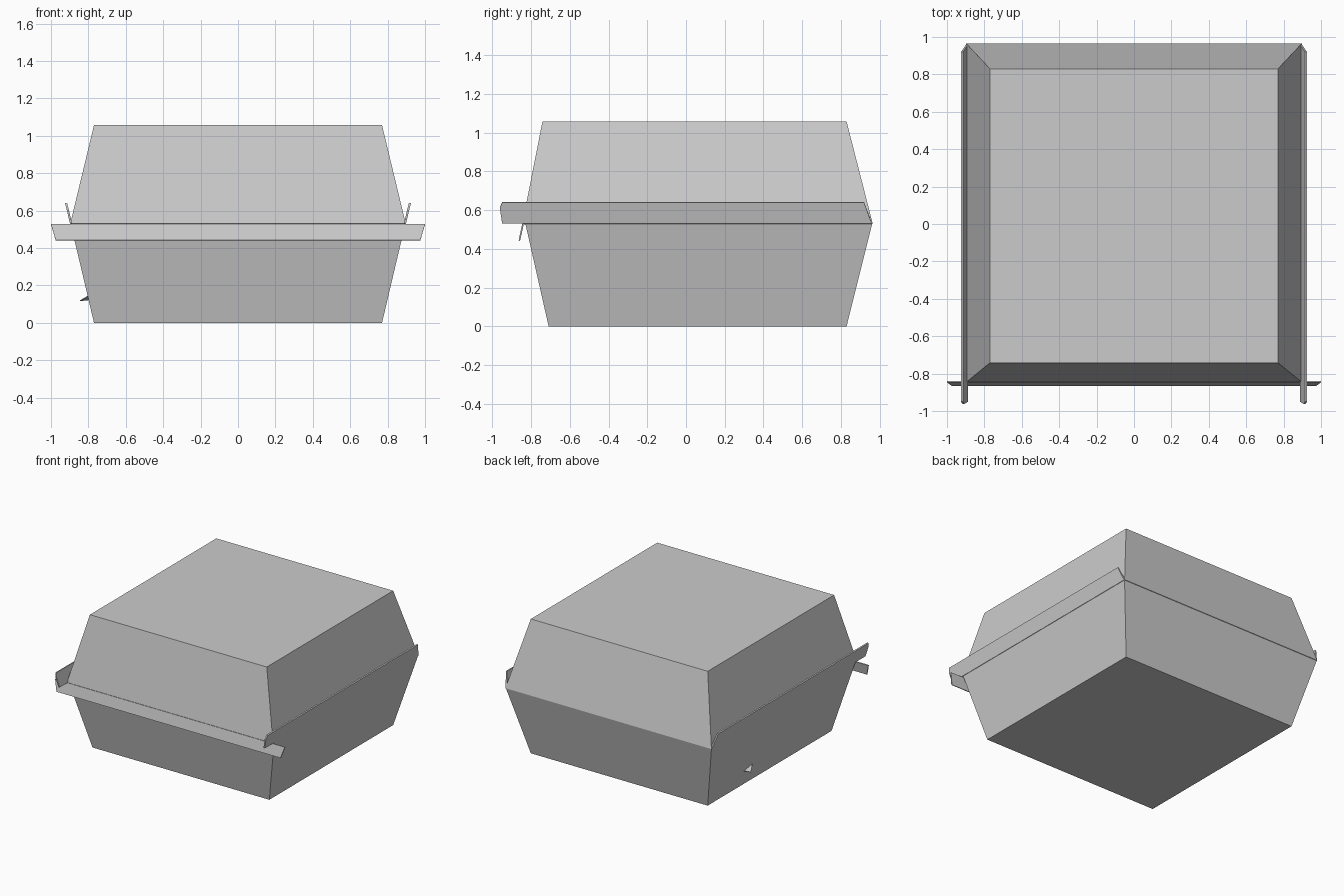
import bpy, bmesh

cube = bpy.data.objects.get("Cube")
if cube:
    bpy.data.objects.remove(cube, do_unlink=True)

card = bpy.data.materials.new("grey_card")
card.use_nodes = True
GREY = (0.6, 0.6, 0.6, 1)
card.diffuse_color = GREY
card.node_tree.nodes["Principled BSDF"].inputs["Base Color"].default_value = GREY

HINGE = 0.53    # height where tray and lid meet
SHEET = 0.008   # card thickness


def sheet(name, points, faces, thickness=SHEET):
    """Make a folded card part from points and faces, then give it thickness."""
    mesh = bpy.data.meshes.new(name)
    bm = bmesh.new()
    verts = [bm.verts.new(p) for p in points]
    for f in faces:
        bm.faces.new([verts[i] for i in f])
    bm.normal_update()
    bm.to_mesh(mesh)
    bm.free()
    mesh.materials.append(card)
    obj = bpy.data.objects.new(name, mesh)
    bpy.context.collection.objects.link(obj)
    solid = obj.modifiers.new("card_thickness", 'SOLIDIFY')
    solid.thickness = thickness
    solid.offset = -1
    solid.use_even_offset = True
    return obj


def ring(half_x, front, back, z):
    return [(-half_x, front, z), (half_x, front, z), (half_x, back, z), (-half_x, back, z)]


def open_shell(name, closed, rim):
    """Four sloping walls and one closed panel, open at the rim."""
    upward = closed[0][2] > rim[0][2]
    faces = [(0, 1, 2, 3)]
    faces += [((i + 1) % 4, i, i + 4, (i + 1) % 4 + 4) for i in range(4)]
    if not upward:
        faces = [tuple(reversed(f)) for f in faces]
    return sheet(name, closed + rim, faces)


# Tray and lid
open_shell("tray", ring(0.77, -0.71, 0.83, 0), ring(0.895, -0.83, 0.962, HINGE))
open_shell("lid", ring(0.77, -0.742, 0.83, 1.057), ring(0.897, -0.846, 0.965, HINGE))

# Side flaps continuing the tray walls, with ears past the front
flap_outline = [(-0.95, 0.53), (0.96, 0.53), (0.92, 0.64), (-0.95, 0.64), (-0.962, 0.61)]
for side, name in ((-1, "right_side_flap"), (1, "left_side_flap")):
    pts = [(side * (0.898 + (z - HINGE) * 0.24), y, z) for y, z in flap_outline]
    order = range(len(pts)) if side > 0 else reversed(range(len(pts)))
    sheet(name, pts, [tuple(order)], 0.011)

# Front flap continuing the lid wall, with ears past both sides
front_outline = [(-0.975, 0.443), (0.975, 0.443), (1, 0.528), (-1, 0.528)]
sheet("front_flap", [(x, -0.846 - (HINGE - z) * 0.22, z) for x, z in front_outline],
      [(0, 1, 2, 3)])

# Small torn tab on the right wall of the tray
sheet("small_tab", [(-0.803, 0.32, 0.145), (-0.8, 0.42, 0.125), (-0.845, 0.4, 0.12)],
      [(0, 1, 2)], 0.004)
